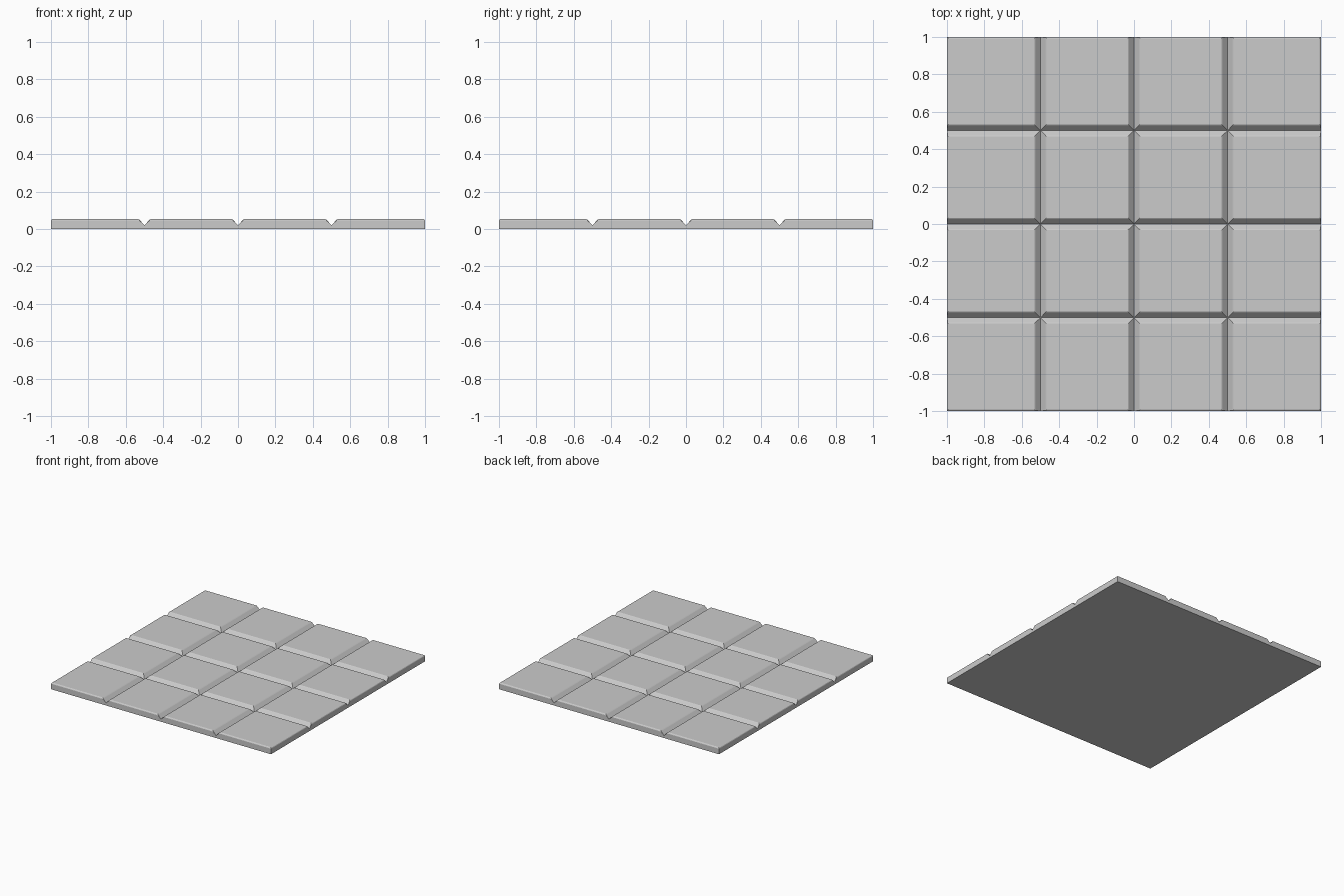
import bpy, bmesh

if "Cube" in bpy.data.objects:
    bpy.data.objects.remove(bpy.data.objects["Cube"])

TOP = 0.053
# V-groove half profile: (distance from groove centre, height)
HALF = [(0.033, TOP), (0.027, 0.049), (0.0, 0.02)]

# Section across the whole slab: eased outer edges and three grooves
section = [(-1.0, TOP - 0.008), (-0.997, TOP - 0.003), (-0.991, TOP)]
for g in (-0.5, 0.0, 0.5):
    section += [(g - d, z) for d, z in HALF]
    section += [(g + d, z) for d, z in reversed(HALF[:-1])]
section += [(-x, z) for x, z in reversed(section[:3])]
n = len(section)

bm = bmesh.new()
# Top surface: the grooved section run both ways, lower height wins
grid = [[bm.verts.new((x, y, min(zx, zy))) for y, zy in section] for x, zx in section]
for i in range(n - 1):
    for j in range(n - 1):
        a, b, c, d = grid[i][j], grid[i + 1][j], grid[i + 1][j + 1], grid[i][j + 1]
        if abs(a.co.z + c.co.z - b.co.z - d.co.z) < 1e-6:
            bm.faces.new((a, b, c, d))
            continue
        # Mitre the crossings and corners along their diagonal
        rise_x = section[i + 1][1] - section[i][1]
        rise_y = section[j + 1][1] - section[j][1]
        if rise_x * rise_y > 0:
            bm.faces.new((a, b, c))
            bm.faces.new((a, c, d))
        else:
            bm.faces.new((a, b, d))
            bm.faces.new((b, c, d))

# Side walls and flat underside
rim = [e for e in bm.edges if e.is_boundary]
walls = bmesh.ops.extrude_edge_only(bm, edges=rim)["geom"]
for v in (g for g in walls if isinstance(g, bmesh.types.BMVert)):
    v.co.z = 0.0
bmesh.ops.holes_fill(bm, edges=[e for e in bm.edges if e.is_boundary], sides=0)

# Merge coplanar facets into clean flat tiles
bmesh.ops.dissolve_limit(bm, angle_limit=0.001, verts=bm.verts[:], edges=bm.edges[:])
bmesh.ops.recalc_face_normals(bm, faces=bm.faces[:])

mesh = bpy.data.meshes.new("tiled_floor_slab")
bm.to_mesh(mesh)
bm.free()
slab = bpy.data.objects.new("tiled_floor_slab", mesh)
bpy.context.collection.objects.link(slab)
